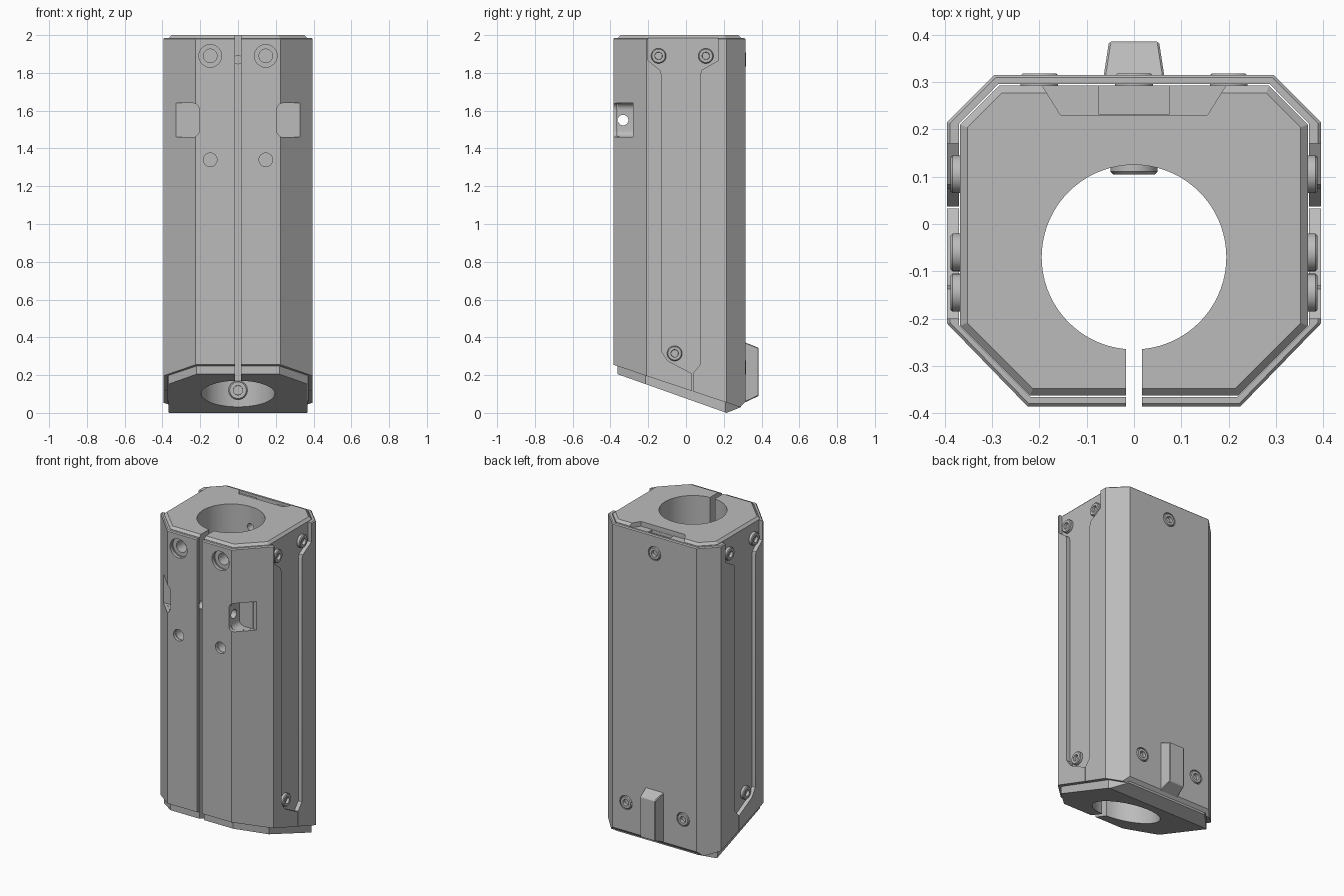
import bpy, bmesh, math
from mathutils import Vector

cube = bpy.data.objects.get("Cube")
if cube:
    bpy.data.objects.remove(cube, do_unlink=True)

grey = bpy.data.materials.new("plain grey")
grey.use_nodes = True
grey.diffuse_color = (0.5, 0.5, 0.5, 1)
grey.node_tree.nodes["Principled BSDF"].inputs["Base Color"].default_value = (0.5, 0.5, 0.5, 1)


def to_object(name, bm):
    bmesh.ops.recalc_face_normals(bm, faces=bm.faces)
    mesh = bpy.data.meshes.new(name)
    bm.to_mesh(mesh)
    bm.free()
    mesh.materials.append(grey)
    obj = bpy.data.objects.new(name, mesh)
    bpy.context.collection.objects.link(obj)
    return obj


def prism(points, a, b, axis="z"):
    """Extrude a 2D outline from a to b along an axis."""
    place = {"x": lambda u, v, t: (t, u, v),
             "y": lambda u, v, t: (u, t, v),
             "z": lambda u, v, t: (u, v, t)}[axis]
    bm = bmesh.new()
    low = [bm.verts.new(place(u, v, a)) for u, v in points]
    high = [bm.verts.new(place(u, v, b)) for u, v in points]
    bm.faces.new(low)
    bm.faces.new(high)
    n = len(points)
    for i in range(n):
        j = (i + 1) % n
        bm.faces.new((low[i], low[j], high[j], high[i]))
    bmesh.ops.recalc_face_normals(bm, faces=bm.faces)
    return bm


def box(x0, x1, y0, y1, z0, z1):
    return prism([(x0, y0), (x1, y0), (x1, y1), (x0, y1)], z0, z1)


def circle(u, v, r, n=32):
    return [(u + r * math.cos(math.tau * i / n), v + r * math.sin(math.tau * i / n))
            for i in range(n)]


def mirrored(half):
    """Complete a right-hand outline across x = 0."""
    return half + [(-x, y) for x, y in reversed(half)]


def trim(bm, point, normal):
    """Slice a convex solid and cap it."""
    cut = bmesh.ops.bisect_plane(bm, geom=bm.verts[:] + bm.edges[:] + bm.faces[:],
                                 plane_co=point, plane_no=normal, clear_outer=True)
    edges = [e for e in cut["geom_cut"] if isinstance(e, bmesh.types.BMEdge)]
    bmesh.ops.contextual_create(bm, geom=edges)


def bevel_top(bm, z, width):
    edges = [e for e in bm.edges if all(abs(v.co.z - z) < 1e-4 for v in e.verts)]
    bmesh.ops.bevel(bm, geom=edges, offset=width, segments=1, affect="EDGES", profile=0.5)


def cut(obj, cutters):
    helpers = []
    for bm in cutters:
        helper = to_object("cutter", bm)
        helper.hide_render = True
        mod = obj.modifiers.new("cut", "BOOLEAN")
        mod.operation, mod.solver, mod.object = "DIFFERENCE", "EXACT", helper
        helpers.append(helper)
    graph = bpy.context.evaluated_depsgraph_get()
    graph.update()
    mesh = bpy.data.meshes.new_from_object(obj.evaluated_get(graph))
    obj.modifiers.clear()
    obj.data = mesh
    for helper in helpers:
        bpy.data.objects.remove(helper, do_unlink=True)


def smooth(obj):
    bpy.ops.object.select_all(action="DESELECT")
    obj.select_set(True)
    bpy.context.view_layer.objects.active = obj
    bpy.ops.object.shade_smooth_by_angle(angle=math.radians(30))


def screw(name, base, direction, radius, height):
    """Round screw head with a raised rim and a sunken socket."""
    bm = prism(circle(0, 0, radius), 0, height)
    bm.faces.ensure_lookup_table()
    top = max(bm.faces, key=lambda f: f.calc_center_median().z)
    bmesh.ops.bevel(bm, geom=top.edges[:], offset=radius * 0.12, segments=1, affect="EDGES")
    top = max(bm.faces, key=lambda f: f.calc_center_median().z)
    bmesh.ops.inset_region(bm, faces=[top], thickness=radius * 0.38)
    bmesh.ops.inset_region(bm, faces=[top], thickness=0.001, depth=-height * 0.6)
    obj = to_object(name, bm)
    obj.rotation_mode = "QUATERNION"
    obj.rotation_quaternion = Vector(direction).to_track_quat("Z", "Y")
    obj.location = base
    smooth(obj)


# Cutters shared by the core and the shell
def shared_cutters():
    cutters = [box(-0.017, 0.017, -1, -0.1, -1, 3)]
    for s in (-1, 1):
        # Clamp pocket in the front chamfer, rounded on its inner side
        pocket = prism([(s * 0.205, 1.46), (s * 0.6, 1.46), (s * 0.6, 1.64), (s * 0.205, 1.64)],
                       -0.6, -0.28, "y")
        inner = [e for e in pocket.edges if all(abs(v.co.x - s * 0.205) < 1e-4 for v in e.verts)
                 and abs(e.verts[0].co.y - e.verts[1].co.y) > 0.1]
        bmesh.ops.bevel(pocket, geom=inner, offset=0.035, segments=5, affect="EDGES", profile=0.5)
        cutters.append(pocket)
        # Front holes
        cutters.append(prism(circle(s * 0.147, 1.89, 0.06), -0.6, -0.355, "y"))
        cutters.append(prism(circle(s * 0.147, 1.89, 0.036), -0.5, -0.28, "y"))
        cutters.append(prism(circle(s * 0.147, 1.34, 0.036), -0.6, -0.3, "y"))
    return cutters


# Core with bore, slanted underside and top recess
core_bm = prism(mirrored([(0.22, -0.362), (0.367, -0.215), (0.367, 0.21), (0.285, 0.292)]), -1, 2)
trim(core_bm, (0, 0.215, 0), (0, -0.355, -1))
trim(core_bm, (0, 0.215, 0), (0, 0.4, -1))
bevel_top(core_bm, 2, 0.015)
core = to_object("core", core_bm)
cut(core, shared_cutters() + [
    prism(circle(0, -0.07, 0.195, 72), -1, 3),
    prism(circle(-0.333, 1.55, 0.028), -0.35, 0.35, "x"),
    prism(circle(0, 1.87, 0.022), 0, 0.25, "y"),
    prism(mirrored([(0.155, 0.23), (0.205, 0.31)]), 1.97, 2.2),
    box(-0.075, 0.075, 0.232, 0.31, 1.95, 2.1)])
smooth(core)

# Outer shell with side openings and seams
shell_bm = prism(mirrored([(0.225, -0.385), (0.395, -0.21), (0.395, 0.215), (0.295, 0.315)]),
                 -1, 1.985)
trim(shell_bm, (0, -0.385, 0.255), (0, -0.335, -1))
trim(shell_bm, (0, 0.285, 0.03), (0, 1, -1))
bevel_top(shell_bm, 1.985, 0.006)
shell = to_object("outer_shell", shell_bm)
opening = [(-0.2, 2.2), (-0.2, 1.865), (-0.137, 1.815), (-0.13, 1.79), (-0.13, 0.325),
           (-0.095, 0.275), (0.035, 0.207), (0.075, 0.255), (0.075, 1.79), (0.083, 1.815),
           (0.17, 1.865), (0.17, 2.2)]
back_screws = [(0, 1.87), (0.2, 0.24), (-0.2, 0.24)]
cut(shell, [prism(mirrored([(0.218, -0.365), (0.37, -0.213), (0.37, 0.211), (0.286, 0.296)]), -2, 3),
            prism(opening, -1, 1, "x"),
            box(-1, 1, 0.033, 0.037, -1, 0.25)]
    + shared_cutters()
    + [prism(circle(x, z, 0.044), 0.2, 0.5, "y") for x, z in back_screws])
smooth(shell)

# Screws on the back, the sides and inside the bore
for x, z in back_screws:
    screw("back_screw", (x, 0.285, z), (0, 1, 0), 0.04, 0.033)
for s in (-1, 1):
    for y, z in ((-0.145, 1.89), (0.105, 1.89), (-0.06, 0.315)):
        screw("side_screw", (s * 0.36, y, z), (s, 0, 0), 0.04, 0.028)
screw("bore_screw", (0, 0.15, 0.12), (0, -1, 0), 0.05, 0.045)

# Tapered hook block on the lower back
block_bm = prism([(0.3, 0.05), (0.385, 0.09), (0.385, 0.345), (0.3, 0.378)], -0.066, 0.066, "x")
for v in block_bm.verts:
    if v.co.y > 0.35:
        v.co.x *= 0.8
bmesh.ops.bevel(block_bm, geom=block_bm.edges[:], offset=0.004, segments=1, affect="EDGES")
to_object("rear_block", block_bm)
